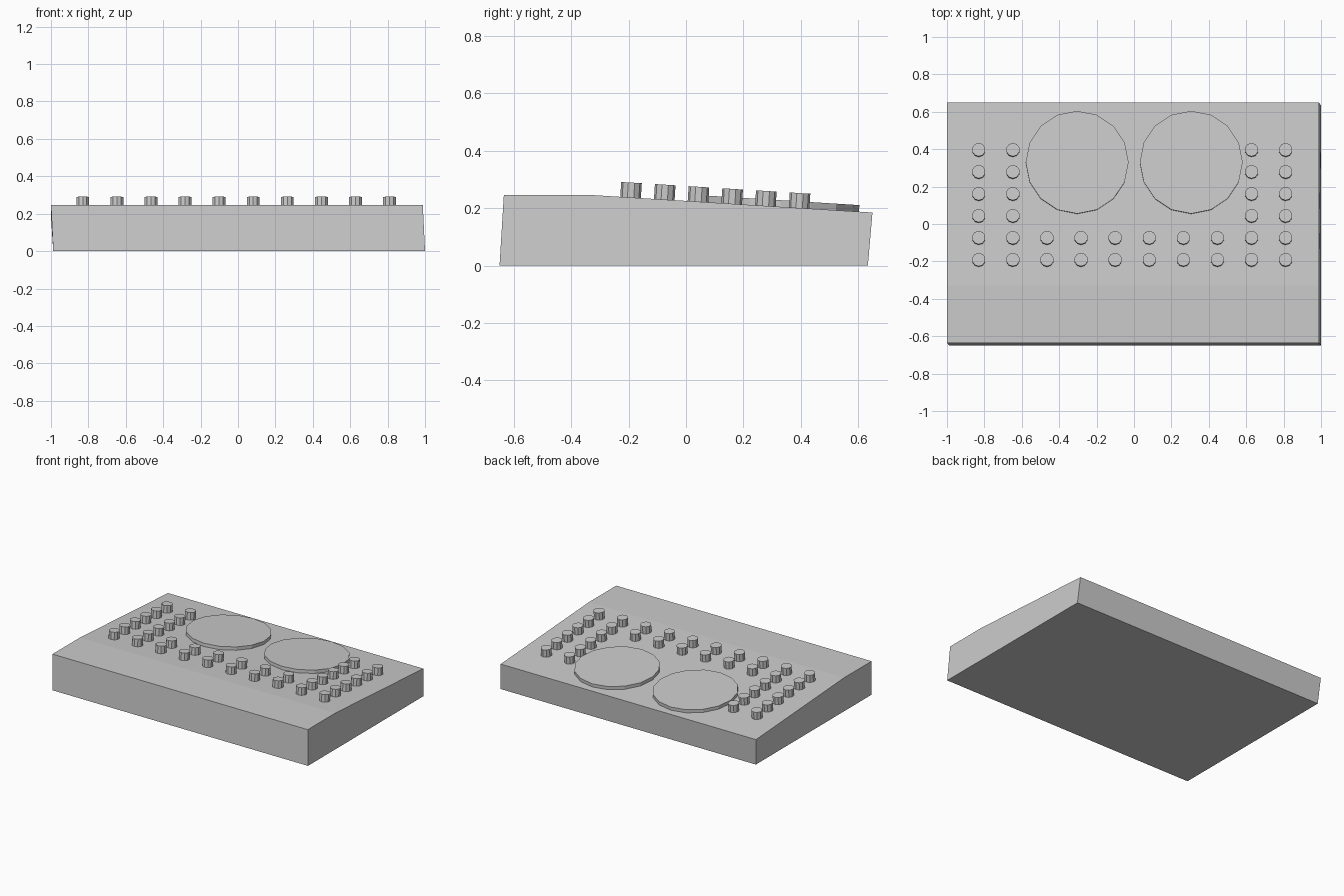
import bpy, bmesh, math
from mathutils import Vector, Matrix

if "Cube" in bpy.data.objects:
    bpy.data.objects.remove(bpy.data.objects["Cube"])

BREAK_Y, TOP_Z = -0.33, 0.246
SLOPE = (TOP_Z - 0.185) / (0.65 - BREAK_Y)
TILT = Matrix.Rotation(-math.atan(SLOPE), 4, 'X')


def add_object(name, bm):
    bmesh.ops.recalc_face_normals(bm, faces=bm.faces)
    mesh = bpy.data.meshes.new(name)
    bm.to_mesh(mesh)
    bm.free()
    obj = bpy.data.objects.new(name, mesh)
    bpy.context.collection.objects.link(obj)
    return obj


def panel_disc(name, x, y, radius, height, sides):
    """Flat cylinder standing square to the sloped panel, top centred at x, y."""
    sink = 0.01
    top = Vector((x, y, TOP_Z - SLOPE * (y - BREAK_Y) + height))
    bm = bmesh.new()
    bmesh.ops.create_cone(bm, cap_ends=True, segments=sides, radius1=radius,
                          radius2=radius, depth=height + sink)
    bm.transform(Matrix.Translation(top) @ TILT
                 @ Matrix.Translation((0, 0, -(height + sink) / 2)))
    return add_object(name, bm)


# Wedge body: side profile extruded across, leaning slightly to the left
profile = [(-0.65, 0), (0.634, 0), (0.65, 0.185), (BREAK_Y, TOP_Z), (-0.635, TOP_Z)]
bm = bmesh.new()
rings = []
for bottom_x, top_x in ((-0.988, -1.0), (1.0, 0.988)):
    rings.append([bm.verts.new((top_x if z else bottom_x, y, z)) for y, z in profile])
for ring in rings:
    bm.faces.new(ring)
for i in range(len(profile)):
    j = (i + 1) % len(profile)
    bm.faces.new((rings[0][i], rings[0][j], rings[1][j], rings[1][i]))
add_object("body", bm)

# Two large round pads
for side, x in (("left", -0.304), ("right", 0.306)):
    panel_disc(side + "_pad", x, 0.33, 0.275, 0.023, 16)

# Button grid: full rows in front, two columns each side of the pads
for row in range(6):
    for col in range(10):
        if row < 2 or col < 2 or col > 7:
            panel_disc(f"button_{row}_{col}", -0.83 + 0.1823 * col,
                       -0.19 + 0.1175 * row, 0.036, 0.052, 10)
